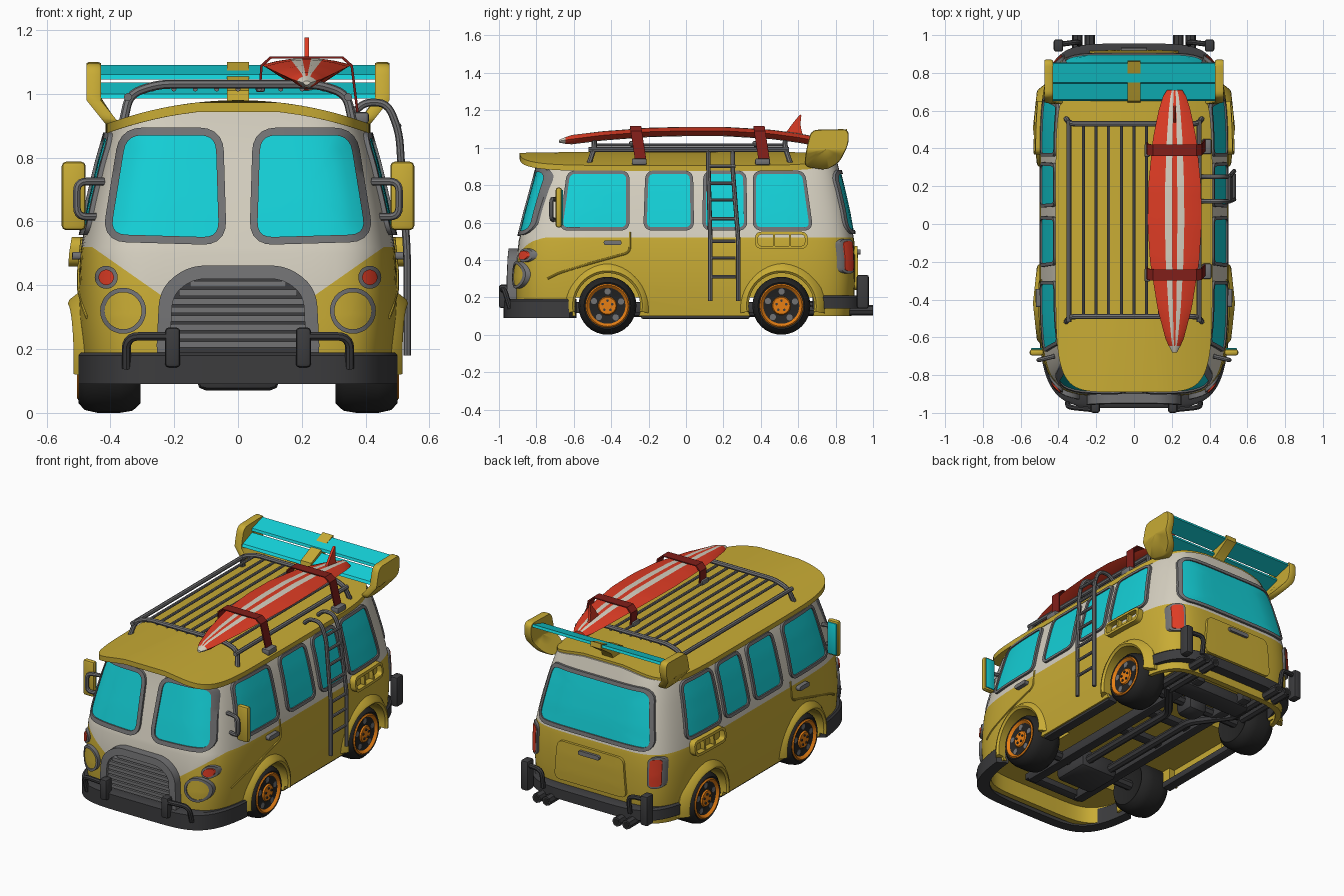
import bpy, bmesh, math
from mathutils import Vector as V

if "Cube" in bpy.data.objects:
    bpy.data.objects.remove(bpy.data.objects["Cube"])

COLORS = dict(yellow=(.58, .41, .035), cyan=(.007, .63, .68), cream=(.67, .63, .53), red=(.73, .045, .018),
              dark_red=(.22, .013, .01), orange=(.83, .22, .007), grey=(.17, .17, .175),
              charcoal=(.045, .045, .048), black=(.018, .018, .018))
MATS = {}
for k, c in COLORS.items():
    MATS[k] = bpy.data.materials.new(k)
    MATS[k].diffuse_color = (*c, 1)
N = 6  # squareness of the body plan

# ---------- helpers ----------
def lerp(tab, t):
    if t <= tab[0][0]: return tab[0][1:]
    for a, b in zip(tab, tab[1:]):
        if t <= b[0]:
            f = (t - a[0]) / (b[0] - a[0])
            return [p + (q - p) * f for p, q in zip(a[1:], b[1:])]
    return tab[-1][1:]

def finish(o, angle=35):
    bpy.ops.object.select_all(action='DESELECT')
    o.select_set(True)
    bpy.context.view_layer.objects.active = o
    bpy.ops.object.shade_smooth_by_angle(angle=math.radians(angle))
    return o

def from_bm(name, bm, mats):
    bmesh.ops.recalc_face_normals(bm, faces=bm.faces)
    me = bpy.data.meshes.new(name)
    bm.to_mesh(me); bm.free()
    for m in mats: me.materials.append(MATS[m])
    o = bpy.data.objects.new(name, me)
    bpy.context.collection.objects.link(o)
    return finish(o)

def loft(name, rings, mats, start=True, end=True, rule=None, loop=False):
    bm = bmesh.new()
    R = [[bm.verts.new(p) for p in r] for r in rings]
    pairs = list(zip(R, R[1:])) + ([(R[-1], R[0])] if loop else [])
    for a, b in pairs:
        for i in range(len(a)):
            j = (i + 1) % len(a)
            bm.faces.new((a[i], a[j], b[j], b[i]))
    if start and not loop: bm.faces.new(R[0])
    if end and not loop: bm.faces.new(R[-1])
    if rule:
        for f in bm.faces: f.material_index = rule(f.calc_center_median())
    return from_bm(name, bm, [mats] if isinstance(mats, str) else mats)

def box(name, c, size, mat, bevel=.008):
    bm = bmesh.new()
    bmesh.ops.create_cube(bm, size=1)
    for v in bm.verts: v.co = V([v.co[i] * size[i] + c[i] for i in range(3)])
    bmesh.ops.bevel(bm, geom=bm.edges[:], offset=bevel, segments=2, profile=.5, affect='EDGES')
    return from_bm(name, bm, [mat])

def fillet(pts, r, closed):
    pts = [V(p) for p in pts]; out = []
    for i, p in enumerate(pts):
        if not closed and i in (0, len(pts) - 1): out.append(p); continue
        a, b = pts[i - 1] - p, pts[(i + 1) % len(pts)] - p
        q0, q1 = [p + e.normalized() * min(r, .45 * e.length) for e in (a, b)]
        out += [q0 * (1 - t) ** 2 + p * 2 * t * (1 - t) + q1 * t * t for t in [k / 5 for k in range(6)]]
    return out

def outline(corners, r):
    o, res = fillet(corners, r, True), []
    for i, p in enumerate(o):
        q = o[(i + 1) % len(o)]
        n = max(1, math.ceil((q - p).length / .035))
        res += [p.lerp(q, k / n) for k in range(n)]
    return res

def rect(x0, x1, z0, z1, r=.02): return outline([(x0, z0), (x1, z0), (x1, z1), (x0, z1)], r)
def circle(x, z, r): return [V((x + r * math.cos(k * math.pi / 14), z + r * math.sin(k * math.pi / 14))) for k in range(28)]

def grow(o, d):
    n = len(o)
    s = 1 if sum(o[i - 1].x * o[i].y - o[i].x * o[i - 1].y for i in range(n)) > 0 else -1
    res = []
    for i in range(n):
        t = (o[(i + 1) % n] - o[i - 1]).normalized()
        res.append(o[i] + V((t.y, -t.x)) * d * s)
    return res

def tube(name, pts, r, mat, fil=.04):
    cu = bpy.data.curves.new(name, 'CURVE')
    cu.dimensions, cu.bevel_depth, cu.bevel_resolution, cu.use_fill_caps = '3D', r, 2, True
    p = fillet(pts, fil, False)
    s = cu.splines.new('POLY'); s.points.add(len(p) - 1)
    for a, b in zip(s.points, p): a.co = (*b, 1)
    cu.materials.append(MATS[mat])
    o = bpy.data.objects.new(name, cu)
    bpy.context.collection.objects.link(o)
    bpy.ops.object.select_all(action='DESELECT')
    o.select_set(True); bpy.context.view_layer.objects.active = o
    bpy.ops.object.convert(target='MESH')
    return finish(bpy.context.object)

def lathe(name, prof, y, z, s, mat, seg=32):
    return loft(name, [[(s * x, y + r * math.cos(2 * math.pi * k / seg), z + r * math.sin(2 * math.pi * k / seg))
                        for k in range(seg)] for x, r in prof], mat)

def plan(t, W, yf, yb, n=N):
    c, s = math.cos(t), math.sin(t)
    return (W * math.copysign(abs(c) ** (2 / n), c), (yf + yb) / 2 + (yb - yf) / 2 * math.copysign(abs(s) ** (2 / n), s))

# ---------- body shell: z, half width, front y, back y ----------
PROF = [(.10, .48, -.9, .885), (.2, .492, -.91, .9), (.3, .5, -.91, .905), (.4, .5, -.905, .905), (.5, .495, -.895, .9),
        (.56, .485, -.88, .89), (.66, .465, -.855, .872), (.78, .437, -.822, .845), (.88, .408, -.795, .82), (.96, .39, -.775, .79)]
ANG = [2 * math.pi * (k + .5) / 96 for k in range(96)]
def dome(x): return .98 - .075 * (x / .415) ** 2

def proj(face, p, off):  # put a flat (a, z) point on the body surface
    W, yf, yb = lerp(PROF, p.y)
    yc, h = (yf + yb) / 2, (yb - yf) / 2
    if face in (1, -1):
        return (face * (W * max(1e-3, 1 - abs((p.x - yc) / h) ** N) ** (1 / N) + off), p.x, p.y)
    d = h * max(1e-3, 1 - abs(p.x / W) ** N) ** (1 / N) + off
    return (p.x, yc - d if face == 'front' else yc + d, p.y)

def patch(name, face, o, mat, off=.006):
    c = sum(o, V((0, 0))) / len(o)
    rings = [[proj(face, p, -.01) for p in o]]
    rings += [[proj(face, c + (p - c) * s, off) for p in o] for s in (1, .8, .6, .4, .2, .03)]
    return loft(name, rings, mat, start=False)

def frame(name, face, o, w, mat, off=.014):
    g = grow(o, w)
    return loft(name, [[proj(face, p, d) for p in q] for q, d in ((g, -.012), (g, off), (o, off), (o, -.012))], mat, loop=True)

def window(name, face, o, w=.018):
    patch(name + '_glass', face, o, 'cyan'); frame(name + '_frame', face, o, w, 'grey')

W0, F0, B0 = PROF[0][1:]
rings = [[(*plan(t, W0 * s, F0 * s, B0 * s), z) for t in ANG] for s, z in ((.1, .2), (.96, .2), (.96, .1))]
rings += [[(*plan(t, *p[1:]), p[0]) for t in ANG] for p in PROF[:-1]]
for s in (1, .7, .4, .1):
    ring = [plan(t, .4 * s, -.783 * s, .8 * s) for t in ANG]
    rings.append([(x, y, dome(x) - .015) for x, y in ring])
body = loft('body', rings, ['yellow', 'cream'])
WHEELS = [(s, y) for s in (1, -1) for y in (-.42, .51)]
for s, y in WHEELS:
    cut = lathe('arch_cutter', [(.27, .178), (.7, .178)], y, .155, s, 'yellow')
    cut.hide_render = True
    m = body.modifiers.new('arch', 'BOOLEAN')
    m.operation, m.object = 'DIFFERENCE', cut
    bpy.context.view_layer.objects.active = body
    bpy.ops.object.modifier_apply(modifier='arch')
    bpy.data.objects.remove(cut)
# two-tone paint: level waistline, V at the nose
bm = bmesh.new(); bm.from_mesh(body.data)
for co, no, ymax in (((0, 0, .52), (0, 0, 1), 9), ((.2, 0, .34), (-.7, 0, 1), -.3), ((-.2, 0, .34), (.7, 0, 1), -.3)):
    fs = [f for f in bm.faces if f.calc_center_median().y < ymax]
    geom = fs + list({e for f in fs for e in f.edges}) + list({v for f in fs for v in f.verts})
    bmesh.ops.bisect_plane(bm, geom=geom, plane_co=co, plane_no=no)
for f in bm.faces:
    c = f.calc_center_median()
    f.material_index = int(c.z > (min(.52, .34 + (abs(c.x) - .2) * .7) if c.y < -.3 else .52) and c.z > .21)
bm.to_mesh(body.data); bm.free(); finish(body)

# roof with overhanging visor
rings = []
for sc, dz in [(s, 0) for s in (.05, .3, .5, .7, .85, .97, 1)] + [(s, -.03) for s in (1, .85, .6, .3, .05)]:
    ring = [plan(t, .415 * sc, -.05 - .84 * sc, -.05 + .84 * sc) for t in ANG]
    rings.append([(x, y, dome(x) + dz) for x, y in ring])
loft('roof', rings, 'yellow')

# ---------- windows, lamps, trim ----------
for s in (1, -1):
    window('windshield', 'front', outline([(s * .06, .55), (s * .4, .56), (s * .35, .87), (s * .07, .87)], .05), .024)
    for a, b, c, d in ((-.66, -.32, -.32, -.62), (-.21, .025, .02, -.2), (.105, .31, .305, .11), (.375, .66, .62, .375)):
        window('side_window', s, outline([(a, .575), (b, .575), (c, .86), (d, .86)], .03))
    lamp = circle(s * .36, .32, .058)
    patch('headlight', 'front', lamp, 'yellow', .02); frame('headlight_ring', 'front', lamp, .014, 'grey', .026)
    lamp = circle(s * .413, .425, .024)
    patch('turn_light', 'front', lamp, 'red', .03); frame('turn_light_ring', 'front', lamp, .012, 'grey', .02)
    lamp = rect(s * .38, s * .432, .34, .5)
    patch('tail_light', 'back', lamp, 'red', .024); frame('tail_light_frame', 'back', lamp, .012, 'grey', .02)
    # rear side vent, door handle, door crease
    frame('vent_frame', s, rect(.385, .635, .475, .535), .016, 'yellow', .035)
    for y in (.465, .55): patch('vent_divider', s, rect(y, y + .012, .475, .535, .002), 'yellow', .028)
    patch('door_handle', s, rect(-.44, -.345, .48, .505, .012), 'grey', .025)
    tube('door_crease', [proj(s, V(p), .001) for p in ((-.74, .3), (-.68, .33), (-.5, .385), (-.3, .44), (-.3, .55))], .006, 'yellow', .03)
    # mirrors
    box('mirror', (s * .515, -.68, .68), (.075, .034, .215), 'yellow', .014)
    box('mirror_glass', (s * .515, -.661, .68), (.06, .008, .19), 'cyan', .003)
    tube('mirror_bracket', [(s * .42, -.7, .725), (s * .505, -.72, .725), (s * .505, -.72, .615), (s * .42, -.7, .615)], .012, 'grey', .03)
window('rear_window', 'back', outline([(-.37, .56), (.37, .56), (.32, .86), (-.32, .86)], .05), .022)
patch('rear_hatch', 'back', outline([(-.24, .24), (.24, .24), (.22, .475), (-.22, .475)], .04), 'yellow', .015)
patch('hatch_handle', 'back', rect(-.07, .07, .43, .455, .012), 'grey', .03)

# grille
o = outline([(-.215, .17), (.215, .17), (.205, .37), (.14, .42), (-.14, .42), (-.205, .37)], .04)
patch('grille_back', 'front', o, 'charcoal', .008)
frame('grille_frame', 'front', o, .042, 'grey', .05)
for k in range(8):
    z = .205 + k * .027
    w = .21 if z < .36 else .185 if z < .39 else .15
    patch('grille_slat', 'front', rect(-w, w, z, z + .019, .004), 'grey', .035)

# ---------- bumpers ----------
def bumper(name, W, yf, yb, z0, z1, keep, d=.06):
    ts = [math.pi * k / 150 - math.pi / 2 + (math.pi / 2 if yb > .93 else -math.pi / 2) for k in range(151)]
    ts = [t for t in ts if keep(plan(t, W, yf, yb, 5)[1])]
    a = [(plan(t, W, yf, yb, 5), plan(t, W - d, yf + d, yb - d, 5)) for t in ts]
    loft(name, [[(*p, z0), (*p, z1 - .01), (p[0] * .985, p[1] * .985, z1), (*q, z1), (*q, z0)] for p, q in a], 'charcoal')
bumper('front_bumper', .51, -.975, .9, .09, .19, lambda y: y < -.62)
bumper('rear_bumper', .505, -.9, .955, .14, .21, lambda y: y > .72)
for s in (1, -1):
    box('front_overrider', (s * .205, -.97, .205), (.048, .06, .125), 'charcoal', .012)
    tube('front_guard', [(s * .35, -.94, .14), (s * .35, -.97, .24), (s * .2, -.985, .24)], .014, 'charcoal')
    box('rear_overrider', (s * .4, .945, .23), (.05, .065, .18), 'charcoal', .012)
    tube('rear_guard', [(s * .4, .95, .29), (s * .29, .965, .29), (s * .29, .95, .18)], .014, 'charcoal')
    # twin tail pipes
    for x in (.235, .3):
        tube('tail_pipe', [(s * x, .6, .13), (s * x, 1.0, .13)], .028, 'charcoal')
        tube('pipe_bore', [(s * x, .98, .13), (s * x, 1.001, .13)], .019, 'black')

# ---------- wheels and fenders ----------
for s, y in WHEELS:
    lathe('tyre', [(.32, .1), (.305, .125), (.33, .148), (.37, .155), (.44, .155), (.48, .146), (.5, .125), (.49, .11)], y, .155, s, 'black')
    lathe('rim', [(.46, .11), (.498, .117), (.504, .11), (.495, .1), (.482, .09), (.49, .05), (.498, .045), (.498, .002)], y, .155, s, 'orange')
    for k in range(5):
        a = 2 * math.pi * k / 5 + .3
        c, d = math.cos(a), math.sin(a)
        lathe('rim_slot', [(.48, .017), (.491, .017)], y + .076 * c, .155 + .076 * d, s, 'grey', 10)
        lathe('wheel_bolt', [(.49, .007), (.503, .007)], y + .027 * c, .155 + .027 * d, s, 'charcoal', 8)
    sec = ((.44, .178), (.525, .175), (.535, .187), (.53, .2), (.49, .232), (.44, .235))
    loft('fender', [[(s * (x - .02 * abs(math.cos(t))), y + r * math.cos(t), .155 + r * math.sin(t)) for x, r in sec]
                    for t in [math.radians(-10 + 8 * k) for k in range(26)]], 'yellow')

# ---------- chassis ----------
for s in (1, -1):
    box('frame_rail', (s * .17, .05, .145), (.06, 1.5, .06), 'charcoal')
    box('sill', (s * .44, .05, .105), (.06, .58, .04), 'charcoal')
    tube('exhaust', [(s * .08, -.35, .12), (s * .08, .4, .12), (s * .26, .62, .13)], .025, 'charcoal')
for y in (-.42, .51):
    tube('axle', [(-.34, y, .15), (.34, y, .15)], .03, 'charcoal')
box('engine_pan', (0, -.42, .13), (.26, .24, .12), 'charcoal', .03)
box('muffler', (0, .68, .14), (.5, .14, .08), 'charcoal', .03)
box('differential', (0, .51, .14), (.14, .14, .12), 'charcoal', .04)
for y in (-.7, .05, .3): box('cross_member', (0, y, .15), (.4, .06, .04), 'charcoal')

# ---------- roof rack and ladder ----------
for y, d in ((-.49, -.03), (.53, .03)):
    tube('rack_hoop', [(-.36, y + d, .91), (-.34, y, 1.0), (-.25, y, 1.03), (.25, y, 1.03), (.34, y, 1.0), (.36, y + d, .91)], .014, 'grey')
for x in (-.345, .345): tube('rack_rail', [(x, -.52, .99), (x, .55, .99)], .013, 'grey')
for k in range(9): tube('rack_bar', [(-.268 + k * .067, -.49, 1.015), (-.268 + k * .067, .53, 1.015)], .008, 'grey')
for y0, y1 in ((.13, .12), (.28, .25)):
    tube('ladder_rail', [(.36, y1, .94), (.4, y1, .975), (.47, y1, .97), (.505, y1, .88), (.53, y0, .5), (.53, y0, .18)], .012, 'grey')
for z in (.31, .41, .5, .62, .72, .81, .9):
    x = .53 if z < .5 else .53 - (z - .5) * .066
    tube('ladder_rung', [(x, .125, z), (x, .265, z)], .009, 'grey')

# ---------- surfboard ----------
BOARD = [(-.68, .012, 1.035), (-.62, .045, 1.045), (-.45, .09, 1.066), (-.2, .13, 1.085), (0, .143, 1.09), (.2, .14, 1.09),
         (.45, .115, 1.075), (.6, .085, 1.055), (.68, .06, 1.04), (.71, .04, 1.033)]
FR = [-1, -.9, -.65, -.36, -.1, .1, .36, .65, .9, 1]
rings = []
for k in range(41):
    y = -.68 + 1.39 * k / 40
    hw, z = lerp(BOARD, y)
    th = min(.022, hw * .5)
    rings.append([(.215 + f * hw, y, z + th * (1 - f * f)) for f in FR] + [(.215 + f * hw, y, z - 1.3 * th * (1 - f * f)) for f in FR[-2:0:-1]])
loft('surfboard', rings, ['red', 'cream'], rule=lambda c: int(c.y < -.64 or .1 < abs(c.x - .215) / lerp(BOARD, c.y)[0] < .36))
fin = fillet([(0, .52, 1.06), (0, .57, 1.13), (0, .62, 1.19), (0, .61, 1.12), (0, .63, 1.05)], .03, False)
loft('surfboard_fin', [[p + V((x, 0, 0)) for p in fin] for x in (.208, .222)], 'red')
for y in (-.27, .39):
    path = [(.065, 1.02), (.07, 1.09), (.1, 1.117), (.33, 1.117), (.36, 1.09), (.38, .93)]
    loft('board_strap', [[(.215 + (x - .215) * k, y + w + (1.117 - z) * .15, 1.0 + (z - 1.0) * k) for k, w in
                          ((.95, -.03), (1, -.03), (1, .03), (.95, .03))] for x, z in path], 'dark_red')
    box('strap_foot', (.385, y + .02, .925), (.05, .08, .035), 'grey')
    box('strap_foot', (.07, y, 1.02), (.03, .07, .03), 'grey')

# ---------- rear spoiler ----------
o = outline([(.63, .9), (.645, 1.0), (.67, 1.095), (.87, 1.1), (.87, 1.02), (.82, .92), (.75, .88)], .035)
c = sum(o, V((0, 0))) / len(o)
for s in (1, -1):
    rings = []
    for x, k in ((.43, .03), (.43, .5), (.43, .97), (.437, 1), (.468, 1), (.475, .97), (.475, .5), (.475, .03)):
        q = [c + (p - c) * k for p in o]
        rings.append([(s * (x - max(0, .98 - p.y) * .8), p.x, p.y) for p in q])
    loft('spoiler_end', rings, 'yellow')
for blade in (((.65, .985), (.66, 1.0), (.75, 1.035), (.755, 1.02)), ((.745, 1.045), (.75, 1.06), (.85, 1.09), (.855, 1.075))):
    loft('spoiler_blade', [[(x, y, z) for y, z in blade] for x in (-.44, .44)], 'cyan')
loft('spoiler_bracket', [[(x, y, z) for y, z in ((.64, .96), (.65, 1.01), (.75, 1.055), (.86, 1.1), (.865, 1.07), (.76, 1.0), (.74, .95))]
                         for x in (-.035, .035)], 'yellow')

for m in bpy.data.materials:
    if m.users and not m.is_grease_pencil:
        m.use_nodes = True
        m.node_tree.nodes["Principled BSDF"].inputs["Base Color"].default_value = m.diffuse_color
